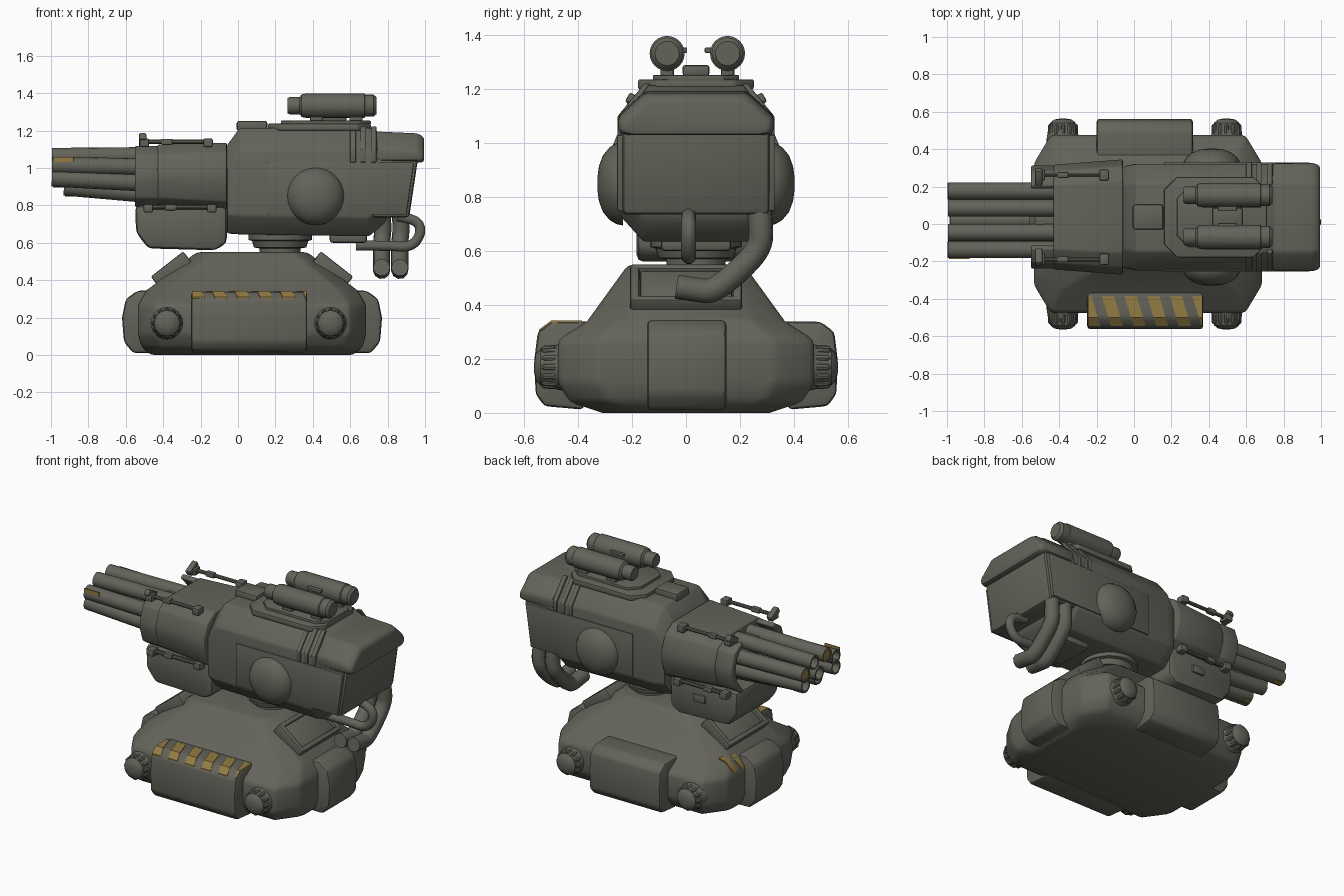
import bpy, bmesh
from math import pi, sin, cos, radians
from mathutils import Vector, Matrix

if "Cube" in bpy.data.objects:
    bpy.data.objects.remove(bpy.data.objects["Cube"])


def material(name, rgb):
    m = bpy.data.materials.new(name)
    m.use_nodes = True
    m.diffuse_color = (*rgb, 1)
    m.node_tree.nodes["Principled BSDF"].inputs["Base Color"].default_value = (*rgb, 1)
    return m


OLIVE = material("olive grey", (0.125, 0.125, 0.103))
YELLOW = material("worn yellow", (0.29, 0.2, 0.057))
HX = 0.075   # hull centre in x
TY = 0.037   # turret centre in y


def finish(name, bm, mat=OLIVE, bevel=0.0, matrix=None, angle=35):
    """Clean, bevel, place and smooth a mesh."""
    if matrix:
        bm.transform(matrix)
    bmesh.ops.recalc_face_normals(bm, faces=bm.faces)
    if bevel:
        edges = [e for e in bm.edges if e.calc_face_angle(0) > radians(25)]
        bmesh.ops.bevel(bm, geom=edges, offset=bevel, segments=2, profile=0.5,
                        affect='EDGES', clamp_overlap=True)
    mesh = bpy.data.meshes.new(name)
    bm.to_mesh(mesh)
    bm.free()
    mesh.materials.append(mat)
    ob = bpy.data.objects.new(name, mesh)
    bpy.context.collection.objects.link(ob)
    bpy.ops.object.select_all(action='DESELECT')
    ob.select_set(True)
    bpy.context.view_layer.objects.active = ob
    bpy.ops.object.shade_smooth_by_angle(angle=radians(angle))


def loft(name, rings, **kw):
    """Skin closed rings of equal length and cap both ends."""
    bm = bmesh.new()
    loops = [[bm.verts.new(p) for p in ring] for ring in rings]
    n = len(loops[0])
    for a, b in zip(loops, loops[1:]):
        for i in range(n):
            j = (i + 1) % n
            bm.faces.new((a[i], a[j], b[j], b[i]))
    bm.faces.new(loops[0])
    bm.faces.new(loops[-1])
    finish(name, bm, **kw)


def prism(name, profile, axis, lo, hi, **kw):
    """Extrude a 2D profile along an axis; the profile uses the other two."""
    def ring(t):
        return [(t, p, q) if axis == 'x' else (p, t, q) if axis == 'y' else (p, q, t)
                for p, q in profile]
    loft(name, [ring(lo), ring(hi)], **kw)


def box(name, centre, size, rot=None, **kw):
    bm = bmesh.new()
    bmesh.ops.create_cube(bm, size=1)
    m = Matrix.Translation(centre) @ (rot or Matrix()) @ Matrix.Diagonal((*size, 1))
    finish(name, bm, matrix=m, **kw)


def lathe(name, start, direction, profile, sides=24, **kw):
    """Turn (distance, radius) pairs about a direction."""
    m = Matrix.Translation(start) @ Vector(direction).to_track_quat('Z', 'Y').to_matrix().to_4x4()
    rings = [[(r * cos(2 * pi * i / sides), r * sin(2 * pi * i / sides), d) for i in range(sides)]
             for d, r in profile]
    loft(name, rings, matrix=m, **kw)


def hose(name, points, radius):
    cu = bpy.data.curves.new(name, 'CURVE')
    cu.dimensions = '3D'
    cu.bevel_depth, cu.bevel_resolution, cu.use_fill_caps = radius, 3, True
    sp = cu.splines.new('NURBS')
    sp.points.add(len(points) - 1)
    for p, co in zip(sp.points, points):
        p.co = (*co, 1)
    sp.use_endpoint_u, sp.order_u = True, 3
    cu.materials.append(OLIVE)
    bpy.context.collection.objects.link(bpy.data.objects.new(name, cu))


def octagon(a, b, cx, cy):
    return [(a, b - cy), (a - cx, b), (cx - a, b), (-a, b - cy),
            (-a, cy - b), (cx - a, -b), (a - cx, -b), (a, cy - b)]


def mirrored(points):
    return points + [(-p, q) for p, q in reversed(points)]


def skin(line):
    """Closed thin outline lying on a surface line."""
    return [(p, q + .004) for p, q in line] + [(p, q - .004) for p, q in reversed(line)]


# Hull: stacked octagons, flat underneath and sloped above
loft("hull", [[(HX + x, y, z) for x, y in octagon(a, b, cx, cy)] for z, a, b, cx, cy in (
    (0, .54, .31, .12, .12), (.04, .59, .43, .1, .14), (.11, .61, .475, .09, .15),
    (.27, .61, .475, .09, .15), (.345, .565, .36, .09, .12), (.55, .295, .215, .07, .08))], bevel=.02)

for s in (-1, 1):
    side = "left" if s > 0 else "right"
    # Rounded end blocks and sloped hatches on the two hull ends
    ends = ((.4, .345), (.61, .345), (.675, .30), (.695, .2), (.685, .07), (.635, .01), (.4, .01))
    prism(side + "_end_block", [(HX + s * x, z) for x, z in ends], 'y', -.145, .15, bevel=.02)
    tilt = Matrix.Rotation(s * radians(38), 4, 'Y')
    at = Vector((HX + s * .43, 0, .455))
    box(side + "_hatch", at, (.18, .34, .05), tilt, bevel=.01)
    for k in (-1, 1):
        box(side + "_hatch_side_frame", at + Vector((0, k * .19, 0)), (.22, .035, .08), tilt, bevel=.01)
        box(side + "_hatch_cross_frame", at + tilt @ Vector((k * .095, 0, 0)), (.03, .40, .08), tilt, bevel=.01)
    # Armour panels on the long sides
    lo, hi = (-.25, .37) if s < 0 else (-.2, .315)
    flank = ((.3, .34), (.5, .338), (.55, .30), (.562, .2), (.558, .07), (.525, .025), (.38, .012))
    prism("front_panel" if s < 0 else "back_panel", [(s * y, z) for y, z in flank], 'x', lo, hi, bevel=.016)
    # Ribbed corner knobs
    for x in (-.38, .495):
        lathe("corner_knob", (x, s * .42, .17), (0, s, 0),
              ((0, .09), (.055, .085), (.07, .074), (.12, .068), (.138, .048), (.143, .02)))
        for i in range(12):
            t = i * pi / 6
            lathe("knob_rib", (x + .068 * cos(t), s * .47, .17 + .068 * sin(t)), (0, s, 0),
                  ((0, .014), (.055, .012), (.065, .006)), sides=8)

# Slanted warning stripes folded over the front panel's upper edge
fold = skin([(-.385, .339), (-.42, .339), (-.5, .338), (-.545, .305)])
for i in range(6):
    x = -.293 + i * .121
    rounding = (0, .012, .012, 0)
    rings = []
    for edge in (0, 1):
        rings.append([(min(max(x + edge * .065 - (y + .385) * .3, -.247 + .003 * edge), .364 + .003 * edge), y, z)
                      for y, z in fold])
    loft("panel_stripe", rings, mat=YELLOW)

# Two stripes on the hull end beneath the gun
wrap = skin([(-.45, .366), (-.485, .347), (-.512, .31), (-.532, .28)])
for y in (.17, .245):
    loft("end_stripe", [[(x, t + (x + .485) * .4, z) for x, z in wrap] for t in (y, y + .04)], mat=YELLOW)

# Neck
lathe("neck", (.225, TY, .54), (0, 0, 1),
      ((0, .11), (.03, .11), (.035, .14), (.07, .15), (.075, .17), (.12, .17)), sides=32)
box("rear_belly_block", (.59, TY, .63), (.2, .26, .06), bevel=.015)

# Turret body: cross-section swept from nose to tail
section = lambda x, top, low, w: [(x, TY + y, z) for y, z in mirrored(
    [(w - .1, top), (w, top - .12), (w, low + .1), (w - .09, low)])]
loft("turret_body", [section(-.06, 1.12, .65, .27), section(.01, 1.215, .645, .285),
                     section(.7, 1.215, .635, .285), section(.78, 1.18, .7, .28),
                     section(.8, 1.17, .735, .28)], bevel=.012)
tail = lambda x, low, w: [(x, TY + y, z) for y, z in ((w, 1.08), (w, low), (-w, low), (-w, 1.08))]
loft("turret_tail", [tail(.7, .735, .28), tail(.92, .735, .272)], bevel=.02,
     matrix=Matrix(((1, 0, .15, -.115), (0, 1, 0, 0), (0, 0, 1, 0), (0, 0, 0, 1))))
loft("tail_cap", [[(x, TY + y, z) for y, z in mirrored(
    [(w - .1, top), (w, top - .09), (w, 1.04), (w - .04, 1.03)])]
    for x, top, w in ((.74, 1.195, .288), (.96, 1.185, .288), (.995, 1.165, .275))], bevel=.015)

for s in (-1, 1):
    # Flank plates, round side domes and vent ribs
    prism("flank_plate", [(.16, .75), (.9, .75), (.94, 1.03), (.16, 1.03)], 'y',
          TY + s * .25, TY + s * .292, bevel=.005)
    lathe("side_dome", (.415, TY + s * .27, .85), (0, s, 0),
          ((0, .155), (.025, .15), (.05, .135), (.075, .105), (.09, .065), (.096, .02)), sides=32, angle=60)
    for x in (.6, .655, .71):
        rib = [(.291, 1.03), (.291, 1.1), (.192, 1.221), (.17, 1.221), (.26, 1.1), (.26, 1.03)]
        prism("vent_rib", [(TY + s * y, z) for y, z in rib], 'x', x, x + .03, bevel=.004)
    # Twin launch tubes on posts
    y = TY + .005 + s * .112
    lathe("launch_tube", (.265, y, 1.333), (1, 0, 0),
          ((0, .04), (.01, .046), (.065, .046), (.075, .06), (.1, .065), (.41, .065),
           (.415, .059), (.46, .059), (.475, .045)))
    for x in (.42, .63):
        box("tube_post", (x, y, 1.26), (.07, .05, .07), bevel=.008)
    box("tube_inner_fin", (.5, TY + s * .05, 1.345), (.1, .035, .02), bevel=.004)

# Roof fittings
prism("roof_plate", [(.435 + x, TY + y) for x, y in octagon(.275, .215, .07, .07)], 'z', 1.2, 1.237, bevel=.008)
prism("tube_base", [(.47 + x, TY + y) for x, y in octagon(.24, .16, .06, .06)], 'z', 1.23, 1.253, bevel=.005)
box("tube_bridge", (.5, TY, 1.27), (.16, .1, .04), bevel=.01)
box("roof_hatch", (.075, TY, 1.225), (.165, .135, .055), bevel=.014)

# Gun shroud with cheeks that reach forward
shell = lambda x, w, low, top: [(x, TY + y, z) for y, z in mirrored(
    [(w * .62, top), (w * .88, top - .05), (w, top - .14), (w, low + .14),
     (w * .88, low + .05), (w * .62, low)])]
loft("gun_shroud", [shell(-.43, .28, .79, 1.125), shell(-.06, .308, .77, 1.135)], bevel=.008, angle=50)
for s in (-1, 1):
    cheek = [(.17, 1.12), (.245, 1.07), (.275, .98), (.275, .93), (.245, .84), (.17, .79),
             (.15, .80), (.215, .88), (.23, .95), (.215, 1.03), (.15, 1.1)]
    prism("shroud_cheek", [(TY + s * y, z) for y, z in cheek], 'x', -.55, -.41, bevel=.006, angle=50)
    # Handrails above and below the shroud
    for z, y, x0, x1 in ((1.14, .225, -.5, -.16), (.79, .24, -.48, -.14)):
        lathe("rail", (x0, TY + s * y, z), (1, 0, 0), ((0, .012), (x1 - x0, .012)), sides=10)
        for x in (x0, x1):
            box("rail_foot", (x, TY + s * y, z - .005), (.05, .06, .045), bevel=.008)
        box("rail_collar", (x0 + .12, TY + s * y, z), (.06, .032, .032), bevel=.006)
    box("rail_horn", (-.51, TY + s * .215, 1.15), (.04, .09, .04), Matrix.Rotation(s * .5, 4, 'X'), bevel=.008)
lathe("barrel_core", (-.56, .02, .96), (1, 0, 0), ((0, .09), (.03, .12), (.2, .12)))


def barrel(back, front, painted):
    """Hollow barrel; painted ones get a yellow muzzle disc."""
    length = (back - front).length
    lathe("barrel", back, front - back,
          ((0, .046), (length, .046), (length, .036), (length - .1, .036)), sides=16)
    if painted:
        lathe("muzzle_paint", front, back - front, ((.004, .0365), (.009, .0365)), sides=16, mat=YELLOW)


# Barrel cluster: a ring around one central barrel
barrel(Vector((-.42, .02, .955)), Vector((-.985, .02, .962)), False)
for i in range(8):
    t = (i + .5) * pi / 4
    y, z = .02 + .17 * cos(t), .98 + .088 * sin(t)
    tip = -.995 if sin(t) > -.5 else -.93
    barrel(Vector((-.42, y, .96 + .115 * sin(t))), Vector((tip, y, z)), i in (0, 2, 6))
    if i in (0, 5, 7):
        box("underside_mark", (tip + .035, y + .012, z - .0435), (.06, .03, .008),
            Matrix.Rotation(.27, 4, 'X'), mat=YELLOW)
box("barrel_mark", (-.935, -.183, 1.045), (.11, .006, .025), mat=YELLOW)

# Ammunition box under the gun
prism("ammo_box", [(-.55, .8), (-.545, .655), (-.48, .57), (-.12, .56), (-.06, .6), (-.06, .8)],
      'y', TY - .22, TY + .22, bevel=.025)
box("ammo_latch", (-.28, TY + .22, .7), (.09, .025, .05), bevel=.008)

# Feed hoses under the tail
for x in (.768, .865):
    hose("feed_hose", [(x, .27, .76), (x + .01, .28, .69), (x, .275, .61), (x, .19, .52),
                       (x, .1, .45), (x, .05, .455), (x, -.035, .468)], .046)
hose("loop_hose", [(.85, .01, .74), (.95, .01, .73), (.985, .01, .66), (.93, .01, .575),
                   (.8, .01, .585), (.63, .01, .585)], .028)
